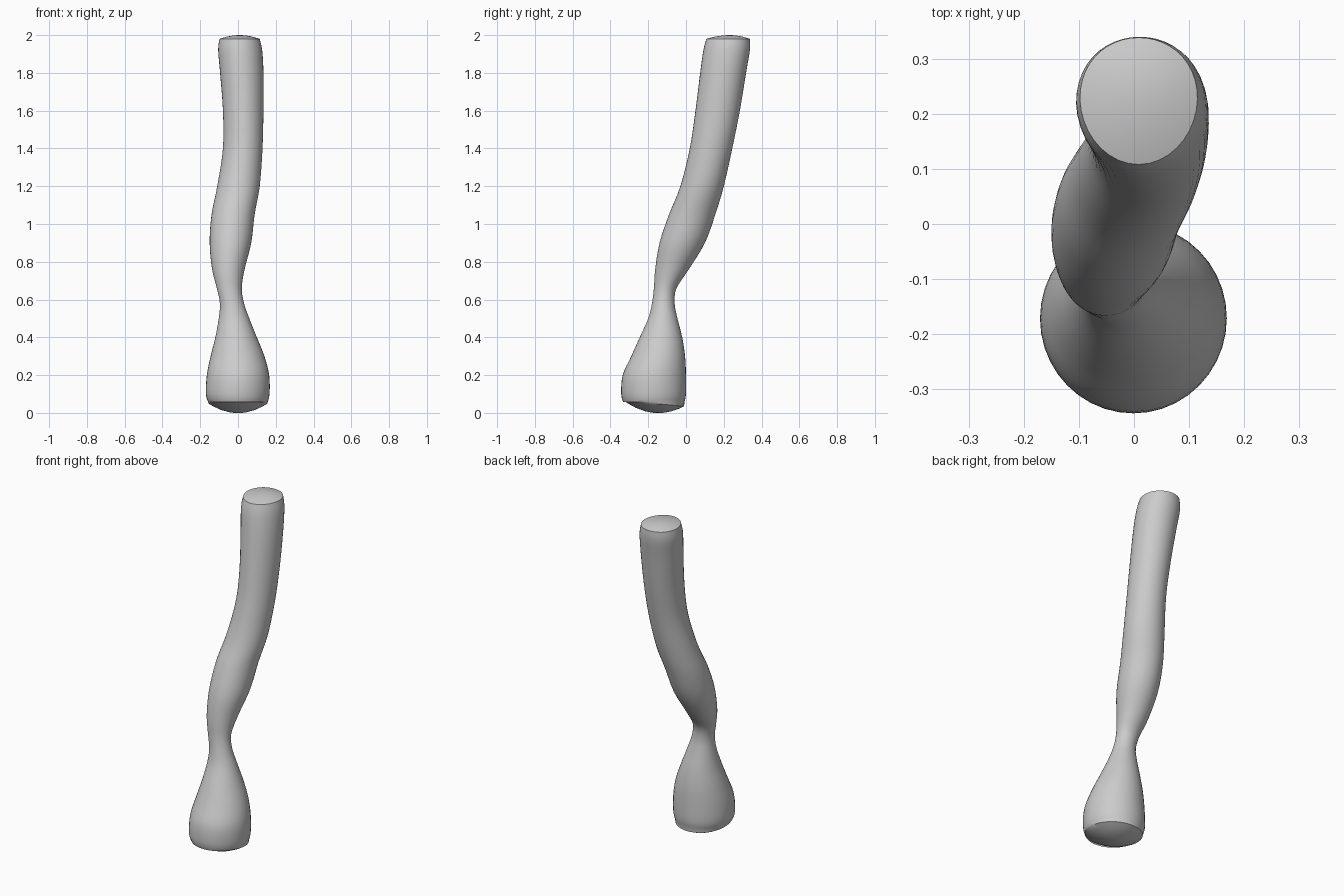
import bpy
import bmesh
import math
from mathutils import Vector

SIDES = 40
STEPS = 4

old = bpy.data.objects.get("Cube")
if old:
    bpy.data.objects.remove(old, do_unlink=True)

# Cross-sections of the stalk: height, left and right limits, front and back limits
sections = [
    (0.05, -0.155, 0.155, -0.33, -0.01),
    (0.10, -0.17, 0.167, -0.343, 0.0),
    (0.20, -0.165, 0.165, -0.335, 0.0),
    (0.30, -0.145, 0.14, -0.29, -0.005),
    (0.40, -0.12, 0.10, -0.245, -0.02),
    (0.50, -0.102, 0.06, -0.2, -0.045),
    (0.58, -0.096, 0.032, -0.18, -0.06),
    (0.66, -0.112, 0.02, -0.17, -0.05),
    (0.76, -0.137, 0.035, -0.163, 0.015),
    (0.90, -0.15, 0.07, -0.14, 0.1),
    (1.05, -0.14, 0.088, -0.09, 0.155),
    (1.20, -0.11, 0.115, -0.03, 0.2),
    (1.40, -0.08, 0.13, 0.02, 0.245),
    (1.60, -0.08, 0.135, 0.05, 0.285),
    (1.80, -0.095, 0.135, 0.075, 0.318),
    (1.92, -0.105, 0.128, 0.092, 0.338),
    (1.98, -0.098, 0.115, 0.108, 0.338),
]


def spline(a, b, c, d, t):
    """Smoothly blend between sections b and c."""
    return [q + 0.5 * t * (r - p + t * (2 * p - 5 * q + 4 * r - s + t * (3 * (q - r) + s - p)))
            for p, q, r, s in zip(a, b, c, d)]


def add_ring(bm, section, tilt=0.0):
    """Add one closed ring, broader at the back towards the top."""
    z, left, right, front, back = section
    cx, cy = (left + right) / 2, (front + back) / 2
    rx, ry = (right - left) / 2, (back - front) / 2
    egg = 0.18 * max(0.0, min(1.0, z - 0.9))
    ring = []
    for i in range(SIDES):
        a = math.tau * i / SIDES
        bend = a + egg * math.cos(a)
        ring.append(bm.verts.new((cx + rx * math.cos(bend - egg * math.cos(a) * 0.3),
                                  cy + ry * math.sin(bend),
                                  z - tilt * math.sin(a))))
    return ring


def bridge(bm, lower, upper):
    for i in range(SIDES):
        j = (i + 1) % SIDES
        bm.faces.new((lower[i], lower[j], upper[j], upper[i]))


def close_end(bm, ring, rise, shrinks):
    """Close a ring with a shallow dome that ends in a small polygon."""
    centre = sum((v.co for v in ring), Vector()) / SIDES
    for s in shrinks:
        inner = []
        for v in ring if s == shrinks[0] else first:
            p = centre.lerp(v.co, s)
            p.z += rise * (1 - s * s)
            inner.append(bm.verts.new(p))
        if s == shrinks[0]:
            first = ring
        bridge(bm, last if s != shrinks[0] else ring, inner)
        last = inner
    bm.faces.new(last)


# Stalk body with its swollen foot, narrow neck and leaning upper tube
bm = bmesh.new()
rings = []
last_index = len(sections) - 1
for k in range(last_index):
    a, b = sections[max(k - 1, 0)], sections[k]
    c, d = sections[k + 1], sections[min(k + 2, last_index)]
    for n in range(STEPS):
        tilt = 0.015 if k == 0 and n == 0 else 0.0
        rings.append(add_ring(bm, spline(a, b, c, d, n / STEPS), tilt))
rings.append(add_ring(bm, sections[-1]))
for lower, upper in zip(rings, rings[1:]):
    bridge(bm, lower, upper)

# Blunt foot and cut top
close_end(bm, rings[0], -0.05, (0.85, 0.6, 0.3, 0.08))
close_end(bm, rings[-1], 0.02, (0.9, 0.6, 0.3, 0.08))
bmesh.ops.recalc_face_normals(bm, faces=bm.faces)

mesh = bpy.data.meshes.new("stalk")
bm.to_mesh(mesh)
bm.free()
stalk = bpy.data.objects.new("stalk", mesh)
bpy.context.collection.objects.link(stalk)

# Plain grey surface
grey = bpy.data.materials.new("light grey")
grey.use_nodes = True
colour = (0.6, 0.6, 0.6, 1.0)
grey.diffuse_color = colour
grey.node_tree.nodes["Principled BSDF"].inputs["Base Color"].default_value = colour
mesh.materials.append(grey)

bpy.ops.object.select_all(action="DESELECT")
stalk.select_set(True)
bpy.context.view_layer.objects.active = stalk
bpy.ops.object.shade_smooth_by_angle(angle=math.radians(40))
